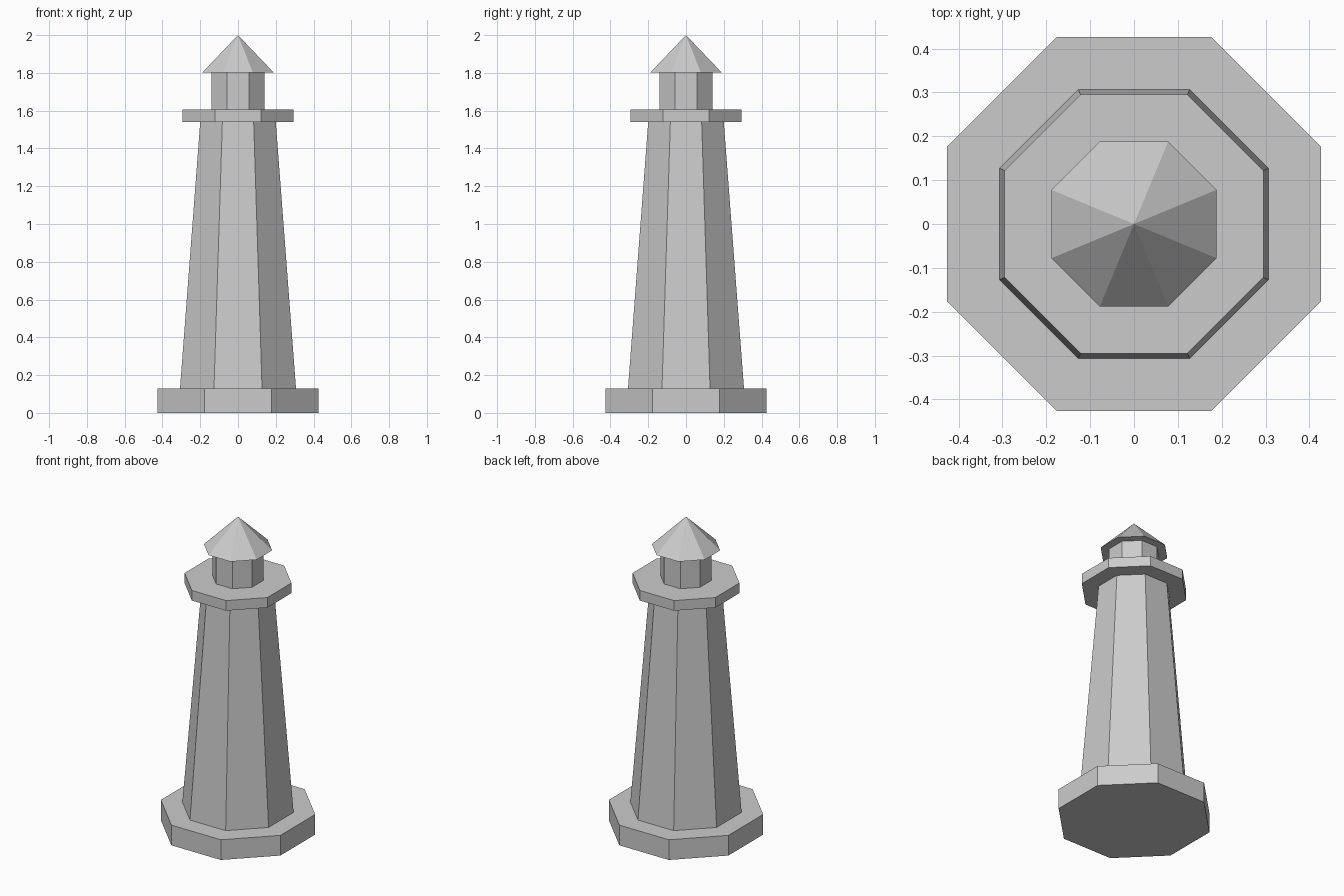
import bpy, math

if "Cube" in bpy.data.objects:
    bpy.data.objects.remove(bpy.data.objects["Cube"])

SIDES = 8
stone = bpy.data.materials.new("light_grey_stone")
stone.diffuse_color = (0.6, 0.6, 0.6, 1)
stone.use_nodes = True
stone.node_tree.nodes["Principled BSDF"].inputs["Base Color"].default_value = stone.diffuse_color


def octagon(name, bottom, top, z0, z1):
    """Tapered octagon with flat sides on the axes; widths are centre-to-side."""
    k = 1 / math.cos(math.pi / SIDES)
    bpy.ops.mesh.primitive_cone_add(
        vertices=SIDES, radius1=bottom * k, radius2=top * k, depth=z1 - z0,
        location=(0, 0, (z0 + z1) / 2), rotation=(0, 0, math.pi / SIDES))
    obj = bpy.context.object
    obj.name = name
    obj.data.materials.append(stone)
    return obj


# Plinth and tapering tower
octagon("base", 0.426, 0.426, 0.0, 0.13)
octagon("tower", 0.307, 0.20, 0.13, 1.54)

# Gallery, lamp room and pointed roof
octagon("gallery", 0.295, 0.295, 1.54, 1.605)
octagon("lamp_room", 0.14, 0.14, 1.605, 1.803)
octagon("roof", 0.188, 0.0, 1.803, 2.0)
